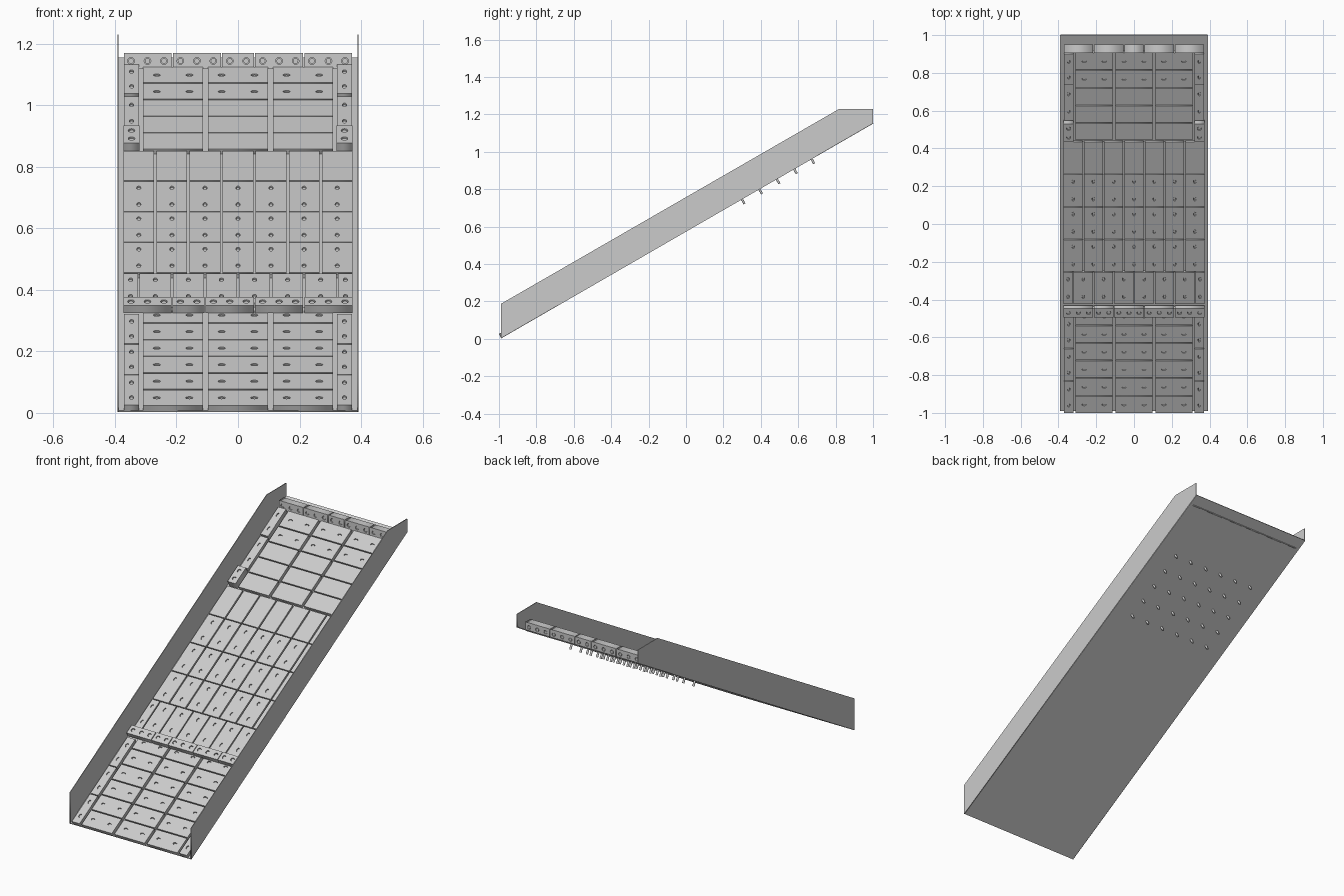
import bpy, bmesh, math
from mathutils import Matrix, Vector

if "Cube" in bpy.data.objects:
    bpy.data.objects.remove(bpy.data.objects["Cube"])

ANGLE = math.radians(30)
# slope frame: local x = across, local y = up the slope, local z = off the floor
SLOPE = Matrix.Translation((0, -0.99, 0.007)) @ Matrix.Rotation(ANGLE, 4, 'X')
PITCH, LONG = 0.1075, 0.199          # short and long tile steps along the slope


def rect(x0, x1, y0, y1):
    return [(x0, y0), (x1, y0), (x1, y1), (x0, y1)]


def oval(cx, cy, rx, ry):
    return [(cx + rx * math.cos(i * math.tau / 12), cy + ry * math.sin(i * math.tau / 12))
            for i in range(12)]


def slab(name, outlines, bottom, top, frame=SLOPE):
    """Filled, extruded outlines; outlines inside others become holes."""
    cu = bpy.data.curves.new(name, 'CURVE')
    cu.dimensions = '2D'
    cu.fill_mode = 'BOTH'
    cu.extrude = (top - bottom) / 2
    for pts in outlines:
        s = cu.splines.new('POLY')
        s.points.add(len(pts) - 1)
        for p, (x, y) in zip(s.points, pts):
            p.co = (x, y, 0, 1)
        s.use_cyclic_u = True
    tmp = bpy.data.objects.new(name + "_tmp", cu)
    bpy.context.collection.objects.link(tmp)
    dg = bpy.context.evaluated_depsgraph_get()
    me = bpy.data.meshes.new_from_object(tmp.evaluated_get(dg))
    bpy.data.objects.remove(tmp)
    me.name = name
    ob = bpy.data.objects.new(name, me)
    bpy.context.collection.objects.link(ob)
    ob.matrix_world = frame @ Matrix.Translation((0, 0, (top + bottom) / 2))
    return ob


def liner(name, tiles, holes, bottom, top, frame=SLOPE):
    """Tiles with bolt holes, plus sunken bolt heads in the holes."""
    slab(name, tiles + [oval(*h) for h in holes], bottom, top, frame)
    if holes:
        heads = [oval(x, y, rx * .8, ry * .8) for x, y, rx, ry in holes]
        slab(name + "_bolts", heads, bottom, top - 0.004, frame)


# floor plate
slab("floor_plate", [rect(-0.39, 0.39, 0, 2.298)], -0.005, 0)

# side walls, profile in y-z
wall = [(-0.99, 0.003), (1, 1.152), (1, 1.23), (0.82, 1.23), (-0.99, 0.187)]
YZ = Matrix(((0, 0, 1, 0), (1, 0, 0, 0), (0, 1, 0, 0), (0, 0, 0, 1)))
for side, x in (("left", -0.392), ("right", 0.388)):
    slab(side + "_wall", [wall], x, x + 0.004, YZ)


# three-column wide tiles
def wide_tiles(name, start, rows, bolted):
    tiles, holes = [], []
    for r in range(rows):
        y = start + r * PITCH
        for cx in (-0.211, 0, 0.211):
            tiles.append(rect(cx - 0.098, cx + 0.098, y, y + PITCH - 0.006))
            if r in bolted:
                holes += [(cx + d, y + 0.05, 0.012, 0.007) for d in (-0.053, 0.053)]
    liner(name, tiles, holes, 0, 0.02)


wide_tiles("lower_wide_tiles", 0, 6, range(6))
wide_tiles("upper_wide_tiles", 1.668, 5, (3, 4))


# narrow edge tiles either side of the wide ones
def edge_tiles(name, spans, top):
    tiles, holes = [], []
    for a, b in spans:
        for cx in (-0.346, 0.346):
            tiles.append(rect(cx - 0.025, cx + 0.025, a, b))
            m, d = (a + b) / 2, min(0.053, (b - a) / 4)
            holes += [(cx, m + e, 0.007, 0.012) for e in (-d, d)]
    liner(name, tiles, holes, 0, top)


edge_tiles("lower_edge_tiles", [(i * LONG, (i + 1) * LONG - 0.005) for i in range(3)], 0.022)
edge_tiles("upper_edge_tiles_high", [(2.01, 2.2)], 0.03)
edge_tiles("upper_edge_tiles_low", [(1.79, 2.005)], 0.022)

# seven-column middle tiles, top row without bolts
tiles, holes = [], []
for r in range(1, 5):
    y = 0.665 + r * LONG
    for c in range(-3, 4):
        x = c * PITCH
        tiles.append(rect(x - 0.05, x + 0.05, y, y + LONG - 0.005))
        if r < 4:
            holes += [(x, y + d, 0.007, 0.012) for d in (0.045, 0.152)]
liner("middle_tiles", tiles, holes, 0, 0.02)

# staggered row with half tiles at its ends
tiles, holes = [], []
for c in range(8):
    x0 = max(-0.373, (c - 4) * PITCH + 0.003)
    x1 = min(0.373, (c - 3) * PITCH - 0.003)
    tiles.append(rect(x0, x1, 0.665, 0.665 + LONG - 0.005))
    holes += [((x0 + x1) / 2, 0.665 + d, 0.007, 0.012) for d in (0.045, 0.152)]
liner("staggered_tiles", tiles, holes, 0, 0.02)


# segmented bars across the chute
def bar(name, cuts, y0, y1, bottom, top, frame=SLOPE):
    tiles = [rect(a + 0.002, b - 0.002, y0, y1) for a, b in zip(cuts, cuts[1:])]
    holes = [((i - 6.5) * 0.0535, (y0 + y1) / 2, 0.011, 0.011) for i in range(14)]
    liner(name, tiles, holes, bottom, top, frame)


bar("cross_bar", [-0.375, -0.2145, -0.107, 0.0535, 0.214, 0.375], 0.6, 0.655, 0.02, 0.048)
UPRIGHT = Matrix.Translation((0, 0.95, 0)) @ Matrix.Rotation(math.pi / 2, 4, 'X')
bar("head_bar", [-0.372, -0.214, -0.0535, 0.0535, 0.214, 0.372], 1.118, 1.17, 0, 0.045, UPRIGHT)

# small raised blocks at the upper edges
tiles, holes = [], []
for cx in (-0.346, 0.346):
    tiles.append(rect(cx - 0.026, cx + 0.026, 1.668, 1.78))
    holes += [(cx, y, 0.011, 0.011) for y in (1.697, 1.75)]
liner("edge_blocks", tiles, holes, 0, 0.042)

# bolt shanks hanging under the floor
pins = [oval((c - 2.5) * 0.1065, 1.486 + r * PITCH, 0.006, 0.006) for r in range(5) for c in range(6)]
slab("underside_pins", pins, -0.033, -0.004)
